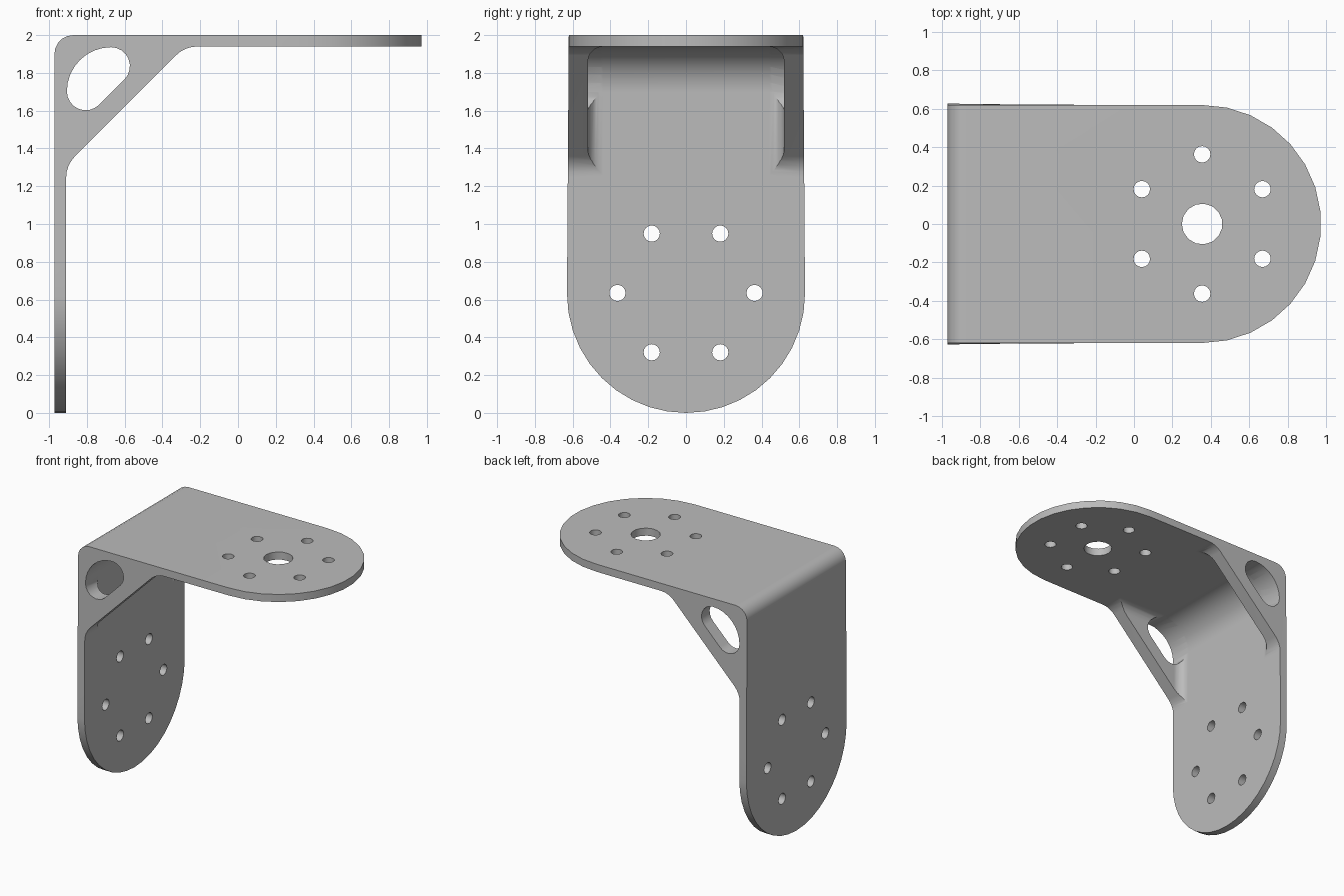
import bpy, bmesh
from math import sin, cos, pi, radians

cube = bpy.data.objects.get("Cube")
if cube:
    bpy.data.objects.remove(cube, do_unlink=True)

steel = bpy.data.materials.new("plain grey")
steel.use_nodes = True
GREY = (0.5, 0.5, 0.5, 1)
steel.diffuse_color = GREY
steel.node_tree.nodes["Principled BSDF"].inputs["Base Color"].default_value = GREY


def arc(cx, cy, r, start, end, steps):
    """Points on an arc, angles in degrees."""
    angles = [radians(start + (end - start) * i / steps) for i in range(steps + 1)]
    return [(cx + r * cos(a), cy + r * sin(a)) for a in angles]


def prism(name, points, axis, low, high, round_caps=0):
    """Extrude a 2D outline along an axis, optionally rounding the end rims."""
    place = {"x": lambda p, d: (d, p[0], p[1]),
             "y": lambda p, d: (p[0], d, p[1]),
             "z": lambda p, d: (p[0], p[1], d)}[axis]
    bm = bmesh.new()
    rings = [[bm.verts.new(place(p, d)) for p in points] for d in (low, high)]
    caps = [bm.faces.new(ring) for ring in rings]
    n = len(points)
    for i in range(n):
        j = (i + 1) % n
        bm.faces.new((rings[0][i], rings[0][j], rings[1][j], rings[1][i]))
    bmesh.ops.recalc_face_normals(bm, faces=bm.faces[:])
    if round_caps:
        rims = [e for cap in caps for e in cap.edges]
        bmesh.ops.bevel(bm, geom=rims, offset=round_caps, offset_type="OFFSET",
                        segments=5, profile=0.5, affect="EDGES", clamp_overlap=False)
        bmesh.ops.recalc_face_normals(bm, faces=bm.faces[:])
    mesh = bpy.data.meshes.new(name)
    bm.to_mesh(mesh)
    bm.free()
    mesh.materials.append(steel)
    obj = bpy.data.objects.new(name, mesh)
    bpy.context.collection.objects.link(obj)
    return obj


def combine(target, tool, operation):
    """Apply a boolean and discard the tool."""
    tool.hide_render = True
    mod = target.modifiers.new(operation.lower(), "BOOLEAN")
    mod.operation = operation
    mod.solver = "EXACT"
    mod.object = tool
    bpy.context.view_layer.objects.active = target
    bpy.ops.object.modifier_apply(modifier=mod.name)
    bpy.data.objects.remove(tool, do_unlink=True)


BACK, INNER, UNDER, TOP = -0.972, -0.91, 1.94, 2.0

# L-shaped side profile with the diagonal gusset
profile = ([(BACK, -0.1)] + arc(BACK + 0.1, TOP - 0.1, 0.1, 180, 90, 5)
           + [(1.1, TOP), (1.1, UNDER)]
           + arc(-0.215, UNDER - 0.16, 0.16, 90, 135, 4)
           + arc(INNER + 0.16, 1.245, 0.16, 135, 180, 4)
           + [(INNER, -0.1)])
bracket = prism("corner_bracket", profile, "y", -0.8, 0.8)

# Rounded ends of the top and upright plates
top_plan = arc(0.355, 0, 0.62, -90, 90, 15) + [(-1.1, 0.63), (-1.1, -0.63)]
combine(bracket, prism("top_outline", top_plan, "z", -0.5, 2.5), "INTERSECT")
upright_plan = arc(0, 0.63, 0.63, 180, 360, 20) + [(0.62, 2.1), (-0.62, 2.1)]
combine(bracket, prism("upright_outline", upright_plan, "x", -1.5, 1.5), "INTERSECT")

# Pocket between the gussets, with filleted inner corners
pocket = arc(-0.669, 1.699, 0.24, 180, 90, 8) + [(0.4, 1.939), (0.4, 0.8), (-0.909, 0.8)]
combine(bracket, prism("pocket", pocket, "y", -0.52, 0.52, 0.08), "DIFFERENCE")

# Rounded window through both gussets
window = (arc(-0.672, 1.702, 0.234, 180, 90, 8)
          + arc(-0.672, 1.836, 0.1, 90, -45, 8)[1:]
          + arc(-0.806, 1.702, 0.1, -45, -180, 8)[:-1])
combine(bracket, prism("window", window, "y", -1, 1), "DIFFERENCE")

# Bolt circles and the centre bore
for k in range(6):
    a = k * pi / 3
    u, v = 0.363 * cos(a), 0.363 * sin(a)
    hole = arc(0.355 + v, u, 0.043, 0, 337.5, 15)
    combine(bracket, prism("top_bolt_hole", hole, "z", 1.8, 2.2), "DIFFERENCE")
    hole = arc(u, 0.635 + v, 0.043, 0, 337.5, 15)
    combine(bracket, prism("upright_bolt_hole", hole, "x", -1.2, -0.8), "DIFFERENCE")
bore = arc(0.355, 0, 0.106, 12, 348, 14)
combine(bracket, prism("centre_bore", bore, "z", 1.8, 2.2), "DIFFERENCE")

# Smooth curves, crisp edges
bpy.ops.object.select_all(action="DESELECT")
bracket.select_set(True)
bpy.context.view_layer.objects.active = bracket
bpy.ops.object.shade_smooth_by_angle(angle=radians(30))
weighted = bracket.modifiers.new("flat plates", "WEIGHTED_NORMAL")
weighted.keep_sharp = True
